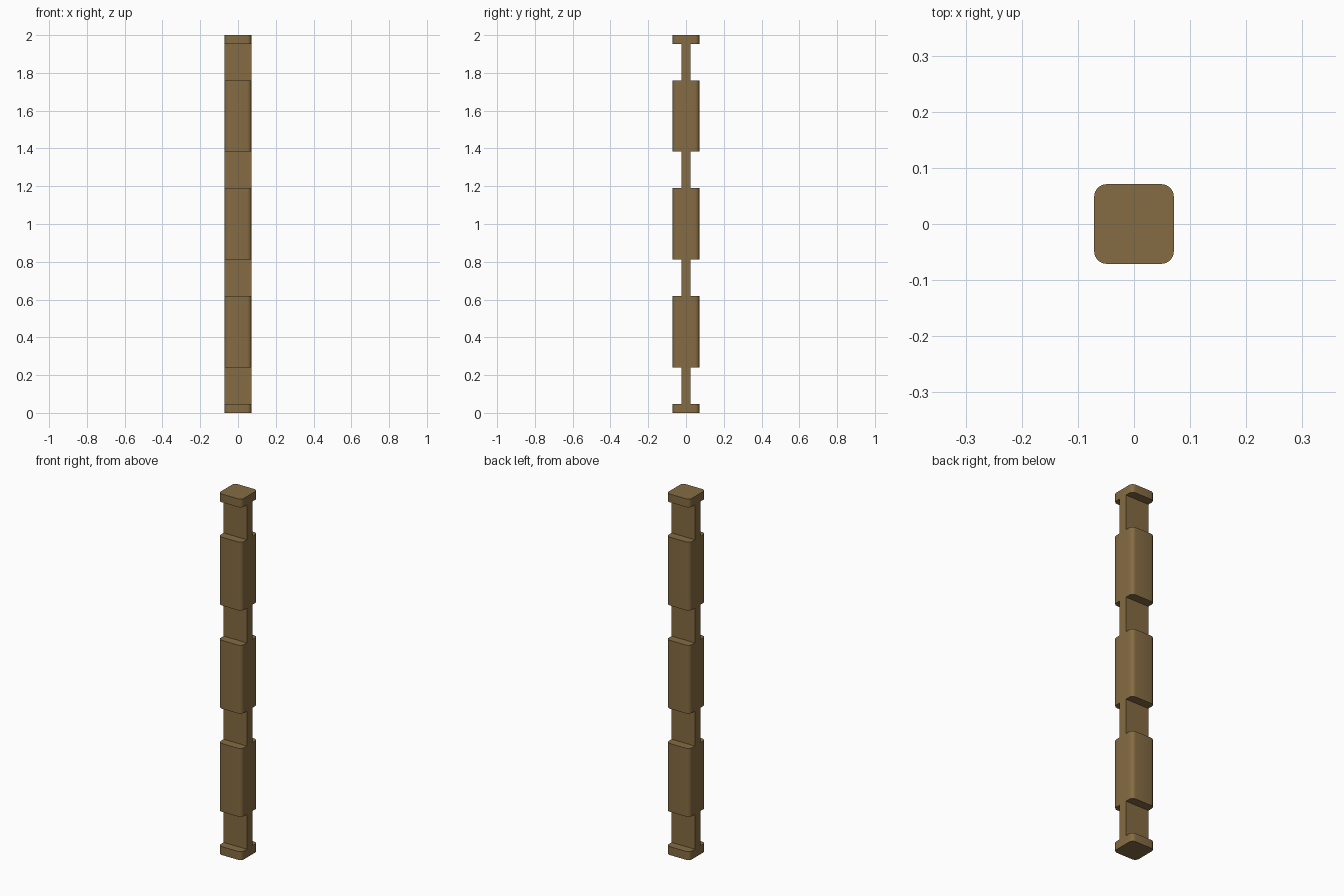
import bpy, bmesh
from mathutils import Matrix, Vector

if "Cube" in bpy.data.objects:
    bpy.data.objects.remove(bpy.data.objects["Cube"])

HALF, HEIGHT, RADIUS = 0.071, 2.0, 0.022
WEB = 0.024                       # half thickness left between notches
NOTCH, FIRST, PITCH = 0.193, 0.143, 0.5715

wood = bpy.data.materials.new("brown wood")
wood.diffuse_color = (0.233, 0.148, 0.055, 1)
wood.use_nodes = True
wood.node_tree.nodes["Principled BSDF"].inputs["Base Color"].default_value = wood.diffuse_color


def box(bm, size, centre):
    mat = Matrix.Translation(centre) @ Matrix.Diagonal(Vector((*size, 1)))
    bmesh.ops.create_cube(bm, size=1, matrix=mat)


def make(name, bm):
    me = bpy.data.meshes.new(name)
    bm.to_mesh(me)
    bm.free()
    me.materials.append(wood)
    ob = bpy.data.objects.new(name, me)
    bpy.context.collection.objects.link(ob)
    return ob


# square post with rounded vertical edges
bm = bmesh.new()
box(bm, (2 * HALF, 2 * HALF, HEIGHT), (0, 0, HEIGHT / 2))
uprights = [e for e in bm.edges
            if abs(e.verts[0].co.z - e.verts[1].co.z) > 1]
bmesh.ops.bevel(bm, geom=uprights, offset=RADIUS, segments=5,
                profile=0.5, affect='EDGES')
post = make("notched_post", bm)

# four pairs of notches, front and back
bm = bmesh.new()
for i in range(4):
    for side in (-1, 1):
        box(bm, (0.4, 0.2, NOTCH), (0, side * (WEB + 0.1), FIRST + i * PITCH))
cutter = make("notch_cutter", bm)
cutter.hide_render = True

mod = post.modifiers.new("notches", 'BOOLEAN')
mod.operation = 'DIFFERENCE'
mod.solver = 'EXACT'
mod.object = cutter
bpy.context.view_layer.objects.active = post
post.select_set(True)
bpy.ops.object.modifier_apply(modifier=mod.name)
bpy.data.objects.remove(cutter)
bpy.ops.object.shade_smooth_by_angle()
